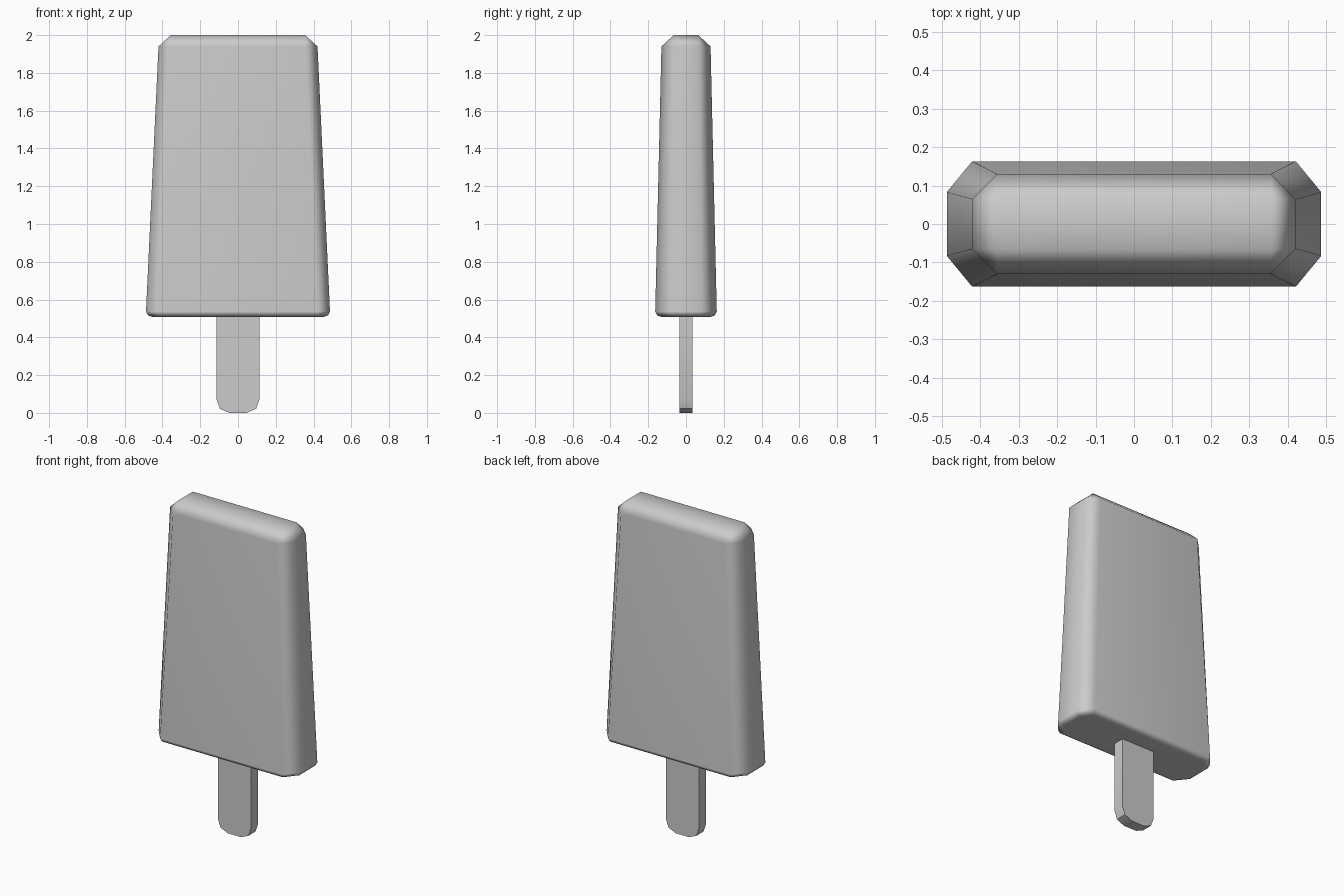
import bpy, bmesh, math

if "Cube" in bpy.data.objects:
    bpy.data.objects.remove(bpy.data.objects["Cube"])


def loft(name, rings, smooth_angle):
    """Join equal-length vertex rings with quads and cap both ends."""
    bm = bmesh.new()
    loops = [[bm.verts.new(p) for p in ring] for ring in rings]
    n = len(rings[0])
    for a, b in zip(loops, loops[1:]):
        for i in range(n):
            j = (i + 1) % n
            bm.faces.new((a[i], a[j], b[j], b[i]))
    bm.faces.new(loops[0][::-1])
    bm.faces.new(loops[-1])
    bmesh.ops.remove_doubles(bm, verts=bm.verts, dist=0.0005)
    bmesh.ops.recalc_face_normals(bm, faces=bm.faces)
    mesh = bpy.data.meshes.new(name)
    bm.to_mesh(mesh)
    bm.free()
    obj = bpy.data.objects.new(name, mesh)
    bpy.context.collection.objects.link(obj)
    bpy.ops.object.select_all(action='DESELECT')
    bpy.context.view_layer.objects.active = obj
    obj.select_set(True)
    bpy.ops.object.shade_smooth_by_angle(angle=math.radians(smooth_angle))
    return obj


def octagon(x_out, x_in, y_out, y_in, z):
    """Rectangle with chamfered corners, counter-clockwise."""
    quarter = [(x_out, y_in), (x_in, y_out)]
    pts = quarter + [(-x, y) for x, y in quarter[::-1]]
    pts += [(-x, -y) for x, y in pts]
    return [(x, y, z) for x, y in pts]


# Ice block: tapered, chamfered corners, softly rounded lower edge
ice_block = loft("ice_block", [
    octagon(0.452, 0.40, 0.130, 0.068, 0.508),
    octagon(0.476, 0.415, 0.153, 0.078, 0.516),
    octagon(0.487, 0.421, 0.163, 0.083, 0.537),
    octagon(0.421, 0.356, 0.130, 0.065, 1.94),
    octagon(0.356, 0.356, 0.065, 0.065, 2.0),
], 80)
weighted = ice_block.modifiers.new("weighted_normals", 'WEIGHTED_NORMAL')
weighted.keep_sharp = True

# Stick: flat bar with a rounded lower end
half = [(0.045, 0.0), (0.096, 0.022), (0.113, 0.07), (0.113, 0.53)]
outline = half + [(-x, z) for x, z in half[::-1]]
loft("stick", [[(x, y, z) for x, z in outline] for y in (-0.035, 0.035)], 30)
